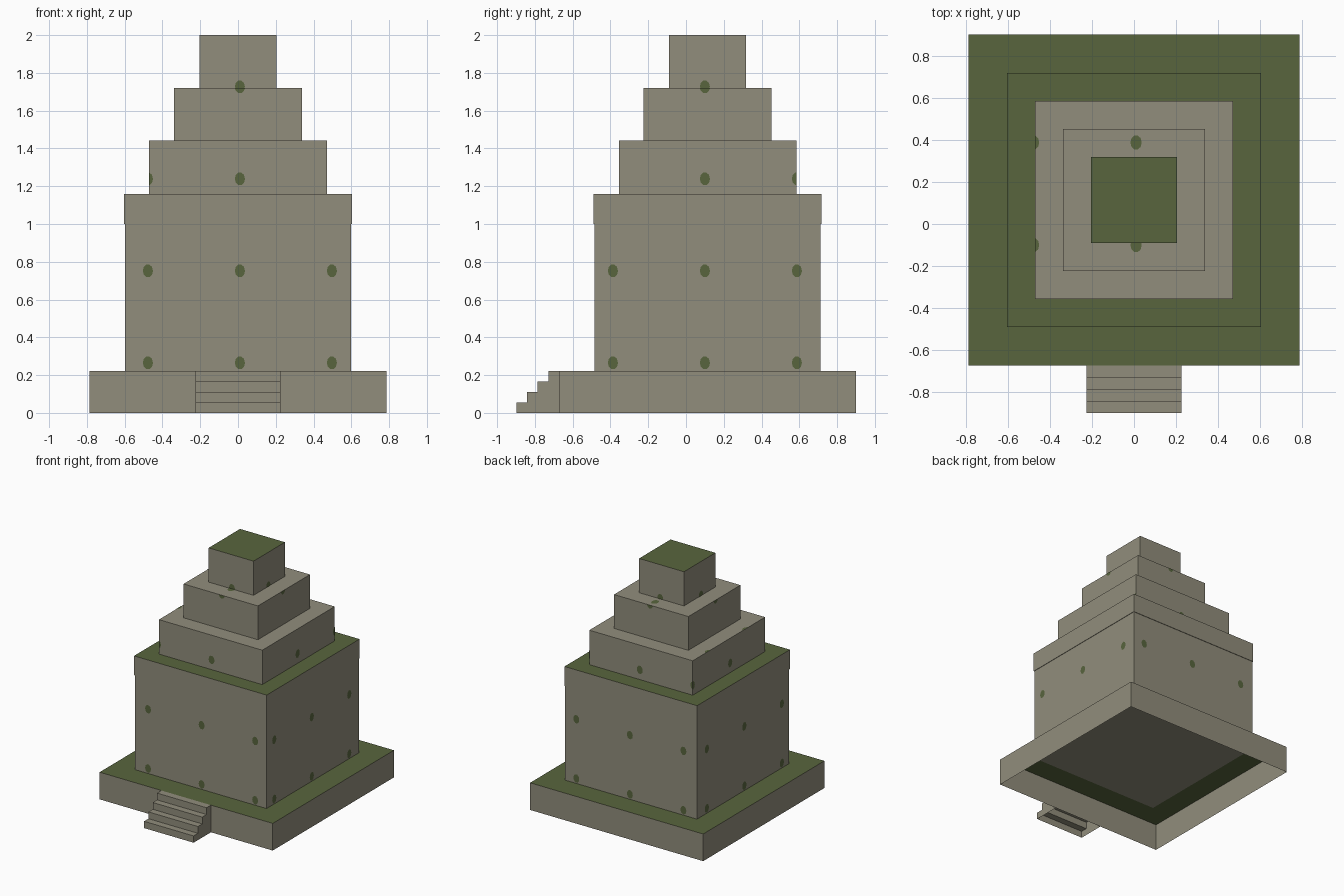
import bpy, bmesh, math

if "Cube" in bpy.data.objects:
    bpy.data.objects.remove(bpy.data.objects["Cube"], do_unlink=True)


def make_material(name, rgb):
    mat = bpy.data.materials.new(name)
    mat.use_nodes = True
    mat.diffuse_color = (*rgb, 1)
    mat.node_tree.nodes["Principled BSDF"].inputs["Base Color"].default_value = (*rgb, 1)
    return mat


STONE = make_material("weathered stone", (0.285, 0.268, 0.202))
MOSS = make_material("moss green", (0.098, 0.130, 0.048))
CENTRE_Y = 0.114


def finish(name, bm, materials):
    mesh = bpy.data.meshes.new(name)
    bm.to_mesh(mesh)
    bm.free()
    for mat in materials:
        mesh.materials.append(mat)
    obj = bpy.data.objects.new(name, mesh)
    bpy.context.collection.objects.link(obj)
    return obj


def block(name, half, low, high, mossy_top=False, open_bottom=False):
    """Square stone block, optionally with a mossy top or no underside."""
    bm = bmesh.new()
    bmesh.ops.create_cube(bm, size=1)
    for v in bm.verts:
        v.co = (v.co.x * 2 * half, v.co.y * 2 * half + CENTRE_Y, high if v.co.z > 0 else low)
    bm.normal_update()
    for face in list(bm.faces):
        if face.normal.z > 0.5 and mossy_top:
            face.material_index = 1
        elif face.normal.z < -0.5 and open_bottom:
            bm.faces.remove(face)
    finish(name, bm, [STONE, MOSS])


def add_spot(bm, centre, lower, upper, place):
    """Oval moss patch, trimmed to the rectangle of its face."""
    points = []
    for i in range(10):
        a = math.tau * i / 10
        p = (centre[0] + 0.027 * math.cos(a), centre[1] + 0.035 * math.sin(a))
        p = tuple(min(max(c, lo), hi) for c, lo, hi in zip(p, lower, upper))
        if p not in points:
            points.append(p)
    if all(max(p[k] for p in points) - min(p[k] for p in points) > 0.004 for k in (0, 1)):
        bm.faces.new([bm.verts.new(place(*p)) for p in points])


# Plinth, main chamber and stepped roof
PARTS = [
    # name, half width, bottom, top, mossy top
    ("plinth", 0.787, 0, 0.223, True),
    ("chamber", 0.599, 0.222, 1.157, True),
    ("chamber_rim", 0.603, 1.0, 1.158, True),
    ("lower_tier", 0.47, 1.158, 1.441, False),
    ("middle_tier", 0.338, 1.441, 1.719, False),
    ("top_tier", 0.204, 1.719, 2.0, True),
]
for name, half, low, high, mossy in PARTS:
    block(name, half, low, high, mossy, open_bottom=(name == "plinth"))

# Moss patches at an even spacing on the walls and bare ledges
STEP = 0.487
XS = [0.01 + STEP * i for i in (-1, 0, 1)]
YS = [0.1 + STEP * i for i in (-1, 0, 1)]
ZS = [0.265 + STEP * i for i in range(4)]
LIFT = 0.002
bm = bmesh.new()
for name, half, low, high, mossy in PARTS:
    if name in ("plinth", "chamber_rim"):
        continue
    low = max(low, 0.224)
    y0, y1 = CENTRE_Y - half, CENTRE_Y + half
    for z in ZS:
        for x in XS:
            for y, s in ((y0 - LIFT, 1), (y1 + LIFT, -1)):
                add_spot(bm, (x, z), (-half, low), (half, high), lambda u, v: (u, y, v))
        for y in YS:
            for x in (-half - LIFT, half + LIFT):
                add_spot(bm, (y, z), (y0, low), (y1, high), lambda u, v: (x, u, v))
    if not mossy:
        for x in XS:
            for y in YS:
                add_spot(bm, (x, -y), (-half, y0), (half, y1), lambda u, v: (u, v, high + LIFT))
# Turn every patch outwards
bm.normal_update()
for face in bm.faces:
    c = face.calc_center_median()
    n = face.normal
    outward = n.z if abs(n.z) > 0.5 else n.x * c.x + n.y * (c.y - CENTRE_Y)
    if outward < 0:
        face.normal_flip()
finish("moss_patches", bm, [MOSS])

# Front stairs: stepped side profile pulled across the width, open underneath
STEPS, FRONT, BACK, TOP = 4, -0.898, -0.673, 0.223
profile = [(FRONT, 0)]
for i in range(STEPS):
    z = TOP * (i + 1) / STEPS
    profile += [(FRONT + (BACK - FRONT) * i / STEPS, z),
                (FRONT + (BACK - FRONT) * (i + 1) / STEPS, z)]
profile.append((BACK, 0))
bm = bmesh.new()
side = bm.faces.new([bm.verts.new((-0.225, y, z)) for y, z in profile])
pulled = bmesh.ops.extrude_face_region(bm, geom=[side], use_keep_orig=True)["geom"]
bmesh.ops.translate(bm, vec=(0.45, 0, 0), verts=[g for g in pulled if isinstance(g, bmesh.types.BMVert)])
bmesh.ops.recalc_face_normals(bm, faces=bm.faces)
for face in list(bm.faces):
    if all(v.co.z < 0.001 for v in face.verts):
        bm.faces.remove(face)
finish("front_stairs", bm, [STONE])
